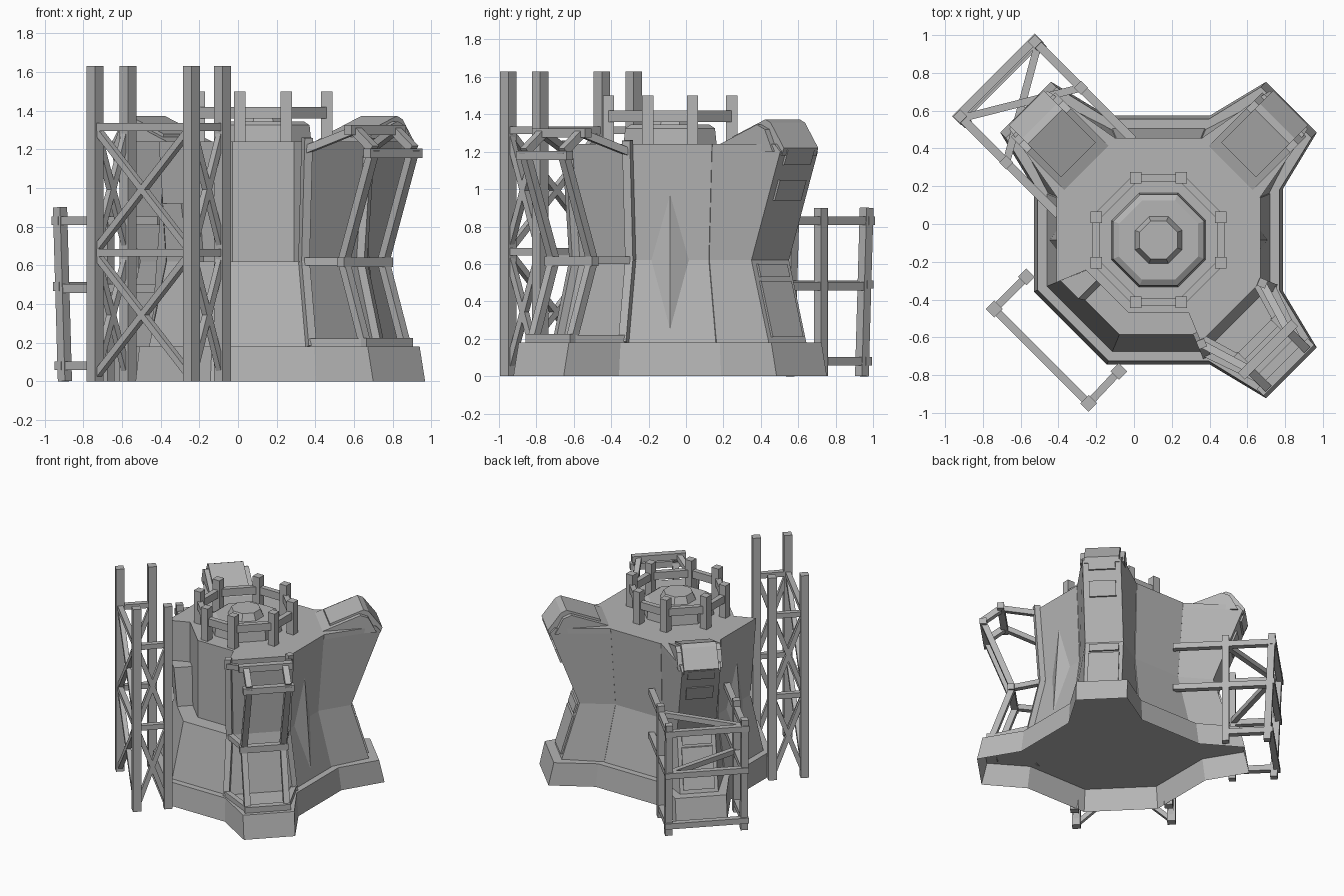
import bpy, bmesh, math
from mathutils import Vector

if "Cube" in bpy.data.objects:
    bpy.data.objects.remove(bpy.data.objects["Cube"])

GREY = (0.46, 0.46, 0.46, 1)
mat = bpy.data.materials.new("concrete_grey")
mat.use_nodes = True
mat.diffuse_color = GREY
mat.node_tree.nodes["Principled BSDF"].inputs["Base Color"].default_value = GREY

CX, CY = 0.13, -0.085          # tower axis
UP = Vector((0, 0, 1))
TAN = math.tan(math.pi / 8)
CORE = 0.385                   # inner core apothem


def at(deg, r, t, z):
    """Point at distance r along a direction from the axis, t sideways."""
    a = math.radians(deg)
    c, s = math.cos(a), math.sin(a)
    return Vector((CX + r * c - t * s, CY + r * s + t * c, z))


def octagon(ap, z):
    return [at(k * 45, ap, ap * TAN, z) for k in range(8)]


def loft(bm, rings, closed=False, bottom=True):
    rows = [[bm.verts.new(p) for p in ring] for ring in rings]
    n = len(rows[0])
    pairs = list(zip(rows, rows[1:])) + ([(rows[-1], rows[0])] if closed else [])
    for a, b in pairs:
        for i in range(n):
            j = (i + 1) % n
            bm.faces.new((a[i], a[j], b[j], b[i]))
    if not closed:
        if bottom:
            bm.faces.new(rows[0][::-1])
        bm.faces.new(rows[-1])


def beam(bm, p, q, w=0.045, h=None, side=None):
    """Square bar from p to q."""
    p, q = Vector(p), Vector(q)
    d = (q - p).normalized()
    s = Vector(side) if side else d.cross(UP)
    if s.length < 0.01:
        s = Vector((1, 1, 0))
    s.normalize()
    u = s.cross(d).normalized()
    s, u = s * w / 2, u * (h or w) / 2
    loft(bm, [[e - s - u, e + s - u, e + s + u, e - s + u] for e in (p, q)])


def finish(name, bm):
    bmesh.ops.recalc_face_normals(bm, faces=bm.faces)
    me = bpy.data.meshes.new(name)
    bm.to_mesh(me)
    bm.free()
    me.materials.append(mat)
    ob = bpy.data.objects.new(name, me)
    bpy.context.collection.objects.link(ob)


# Plinth: octagon with three buttress feet, hollow underneath
def plinth_ring(ap, r, z):
    pts = []
    for k, corner in enumerate(octagon(ap, z)):
        if k in (1, 3, 7):
            pts += [at(k * 45, r, t, z) for t in (-0.19, 0.19)]
        pts.append(corner)
    return pts


bm = bmesh.new()
loft(bm, [plinth_ring(0.66, 0.995, 0), plinth_ring(0.64, 0.955, 0.18)], bottom=False)
finish("plinth", bm)

# Lower wall, bare core, and the shell that is still missing two sides
bm = bmesh.new()
loft(bm, [octagon(0.59, 0.18), octagon(0.50, 0.62)])
finish("lower_wall", bm)
bm = bmesh.new()
loft(bm, [octagon(CORE, 0.60), octagon(CORE, 1.24)])
finish("tower_core", bm)


def shell_ring(ap, z):
    order = (6, 7, 0, 1, 2, 3, 4)
    outer, inner = octagon(ap, z), octagon(CORE, z)
    return [outer[k] for k in order] + [inner[k] for k in reversed(order)]


bm = bmesh.new()
loft(bm, [shell_ring(0.50, 0.62), shell_ring(0.54, 1.24)])
finish("upper_shell", bm)

# Remnant of shell standing on the front right ledge
bm = bmesh.new()
loft(bm, [[at(225, CORE - 0.02, -0.15, z), at(225, r, -r * TAN, z), at(225, r, t, z),
           at(225, CORE - 0.02, t, z)] for r, t, z in ((0.50, -0.05, 0.62), (0.52, -0.08, 0.92))])
finish("shell_remnant", bm)

# Buttresses: widening inward to meet the octagon corners
OUT = [(0.888, 0.18), (0.757, 0.62), (0.975, 1.20)]     # outer edge (r, z)


def arm_ring(deg, ap, r, hw, z):
    t = ap * TAN
    return [at(deg, ap - 0.02, -t, z), at(deg, r, -hw, z),
            at(deg, r, hw, z), at(deg, ap - 0.02, t, z)]


def prism(bm, deg, profile, hw):
    loft(bm, [[at(deg, r, t, z) for r, z in profile] for t in (-hw, hw)])


def end_plate(bm, deg, z0, z1, hw):
    """Plate lying on the sloping outer end of a buttress."""
    ring = []
    for off in (-0.01, 0.014):
        row = []
        for z, t in ((z0, -hw), (z0, hw), (z1, hw), (z1, -hw)):
            (ra, za), (rb, zb) = OUT[:2] if z < OUT[1][1] else OUT[1:]
            r = ra + (rb - ra) * (z - za) / (zb - za)
            row.append(at(deg, r + off, t, z))
        ring.append(row)
    loft(bm, ring)


for deg, side in ((45, "back_left"), (135, "back_right")):
    bm = bmesh.new()
    loft(bm, [arm_ring(deg, ap, r, 0.142, z)
              for ap, (r, z) in zip((0.59, 0.50, 0.54), OUT)]
         + [arm_ring(deg, 0.54, 0.94, 0.15, 1.24)])
    finish(side + "_buttress", bm)
    # sloping cap with a narrower raised slab
    bm = bmesh.new()
    prism(bm, deg, [(0.45, 1.2), (0.54, 1.24), (0.82, 1.345), (0.88, 1.32), (0.94, 1.2)], 0.165)
    prism(bm, deg, [(0.60, 1.2), (0.60, 1.28), (0.85, 1.373), (0.89, 1.355),
                    (0.99, 1.22), (0.975, 1.18)], 0.13)
    finish(side + "_buttress_cap", bm)
    bm = bmesh.new()
    for z0, z1, hw in ((1.13, 1.21, 0.10), (0.94, 1.05, 0.10), (0.53, 0.60, 0.11), (0.21, 0.51, 0.115)):
        end_plate(bm, deg, z0, z1, hw)
    finish(side + "_end_plates", bm)

# Ridged diamonds on the side walls
for deg, side in ((0, "left"), (180, "right")):
    bm = bmesh.new()
    for p in (at(deg, 0.578, 0, 0.25), at(deg, 0.525, 0, 0.97), at(deg, 0.502, 0.1, 0.62),
              at(deg, 0.502, -0.1, 0.62), at(deg, 0.46, 0, 0.62)):
        bm.verts.new(p)
    bmesh.ops.convex_hull(bm, input=bm.verts)
    finish(side + "_diamond", bm)

# Roof: stepped dais, hub, and railing on eight posts
bm = bmesh.new()
loft(bm, [octagon(0.25, 1.23), octagon(0.24, 1.325), octagon(0.21, 1.345)])
finish("roof_dais", bm)
bm = bmesh.new()
loft(bm, [octagon(0.13, 1.33), octagon(0.10, 1.40)])
finish("roof_hub", bm)
bm = bmesh.new()
posts = [at(q * 90, 0.33, t, 0) for q in range(4) for t in (-0.12, 0.12)]
for a, b in zip(posts, posts[1:] + posts[:1]):
    beam(bm, a + UP * 1.23, a + UP * 1.5, 0.06, side=(1, 0, 0))
    beam(bm, a + UP * 1.39, b + UP * 1.39, 0.04, 0.06)
finish("roof_railing", bm)

# Open frame on the front left, tracing the missing buttress
bm = bmesh.new()
D = -45
path = [(0.895, 0.18), (0.735, 0.62), (0.955, 1.20), (0.82, 1.30)]
for s in (-1, 1):
    outer = [at(D, r, s * 0.145, z) for r, z in path]
    inner = [at(D, ap, s * ap * TAN, z) for ap, z in ((0.60, 0.18), (0.51, 0.62), (0.55, 1.26))]
    for line in (outer, inner):
        for a, b in zip(line, line[1:]):
            beam(bm, a, b, 0.045)
    beam(bm, outer[-1], inner[-1] - UP * 0.06, 0.04)
    for k in (0, 1):
        beam(bm, outer[k] + UP * 0.02 * (1 - k), inner[k] + UP * 0.02 * (1 - k), 0.04)
for r, z, hw in ((0.90, 0.20, 0.17), (0.745, 0.615, 0.18), (0.95, 1.18, 0.19), (0.82, 1.30, 0.20)):
    beam(bm, at(D, r, -hw, z), at(D, r, hw, z), 0.05)
finish("front_left_frame", bm)

# Tall scaffold on the front right, braced on three sides
bm = bmesh.new()
tall = [Vector(p) for p in ((-0.57, -0.28, 0), (-0.74, -0.45, 0), (-0.24, -0.95, 0), (-0.08, -0.78, 0))]
for p in tall:
    beam(bm, p, p + UP * 1.63, 0.062)
for a, b in zip(tall, tall[1:]):
    for z in (0.02, 0.67):
        lo, hi = UP * z, UP * (z + 0.645)
        beam(bm, a + hi, b + hi, 0.04)
        beam(bm, a + lo, b + hi, 0.035)
        beam(bm, b + lo, a + hi, 0.035)
finish("tall_scaffold", bm)

# Short leaning scaffold around the back right buttress
bm = bmesh.new()
for s in (-1, 1):
    near = lambda z: at(135, 0.86, s * 0.28, z)
    far = lambda z: at(135, 1.17 + 0.04 * z, s * 0.28, z)
    for post in (near, far):
        beam(bm, post(0), post(0.9), 0.052)
    beam(bm, far(0.08), near(0.08), 0.045)
    for z in (0.48, 0.83):
        beam(bm, far(z), at(135, 0.47, s * 0.28, z), 0.045)
for z in (0.08, 0.49, 0.83):
    beam(bm, at(135, 1.19 + 0.03 * z, -0.31, z), at(135, 1.19 + 0.03 * z, 0.31, z), 0.045)
beam(bm, at(135, 0.86, -0.28, 0.83), at(135, 1.19, 0.275, 0.83), 0.04)
beam(bm, at(135, 0.86, 0.28, 0.49), at(135, 1.18, -0.275, 0.49), 0.04)
finish("short_scaffold", bm)
